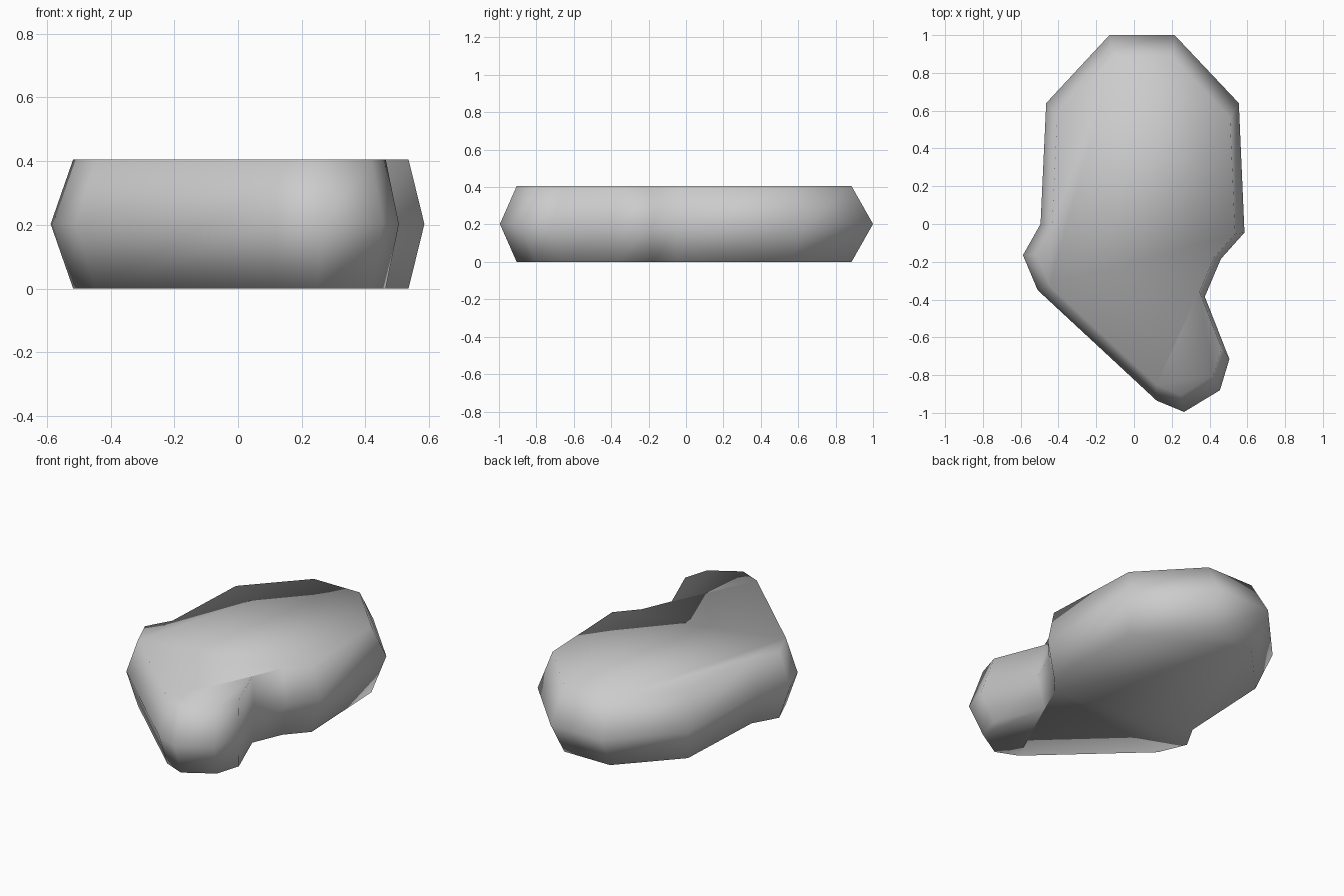
import bpy
import bmesh

if "Cube" in bpy.data.objects:
    bpy.data.objects.remove(bpy.data.objects["Cube"], do_unlink=True)

# Widest outline of the slab, counter-clockwise
outline = [(0.215, 1.0), (-0.13, 1.0), (-0.465, 0.64), (-0.495, 0.0),
           (-0.588, -0.165), (-0.51, -0.35), (0.12, -0.935), (0.265, -0.995),
           (0.455, -0.88), (0.505, -0.715), (0.375, -0.385), (0.46, -0.185),
           (0.585, -0.045), (0.555, 0.64)]
HEIGHT = 0.405
INSET = 0.8975          # scale of the top and bottom rims
PIVOT = (0.1, -0.12)    # point the rims shrink towards


def add_ring(bm, scale, z):
    return [bm.verts.new((PIVOT[0] + (x - PIVOT[0]) * scale,
                          PIVOT[1] + (y - PIVOT[1]) * scale, z))
            for x, y in outline]


# Matte grey stone
stone = bpy.data.materials.new("stone_grey")
stone.use_nodes = True
colour = (0.6, 0.6, 0.6, 1.0)
stone.diffuse_color = colour
stone.node_tree.nodes["Principled BSDF"].inputs["Base Color"].default_value = colour

# Slab: bottom rim, wide waist and top rim joined by bands
bm = bmesh.new()
bottom = add_ring(bm, INSET, 0.0)
waist = add_ring(bm, 1.0, HEIGHT / 2)
top = add_ring(bm, INSET, HEIGHT)
count = len(outline)
for low, high in ((bottom, waist), (waist, top)):
    for i in range(count):
        j = (i + 1) % count
        bm.faces.new((low[i], low[j], high[j], high[i]))

# Flat caps, each split into the broad body and the narrow lobe
for ring in (bottom, top):
    bm.faces.new(ring[:6] + ring[11:])
    bm.faces.new(ring[5:12])
bmesh.ops.recalc_face_normals(bm, faces=bm.faces)
for face in bm.faces:
    face.smooth = True

mesh = bpy.data.meshes.new("stone_slab")
bm.to_mesh(mesh)
bm.free()
mesh.materials.append(stone)
slab = bpy.data.objects.new("stone_slab", mesh)
bpy.context.collection.objects.link(slab)
